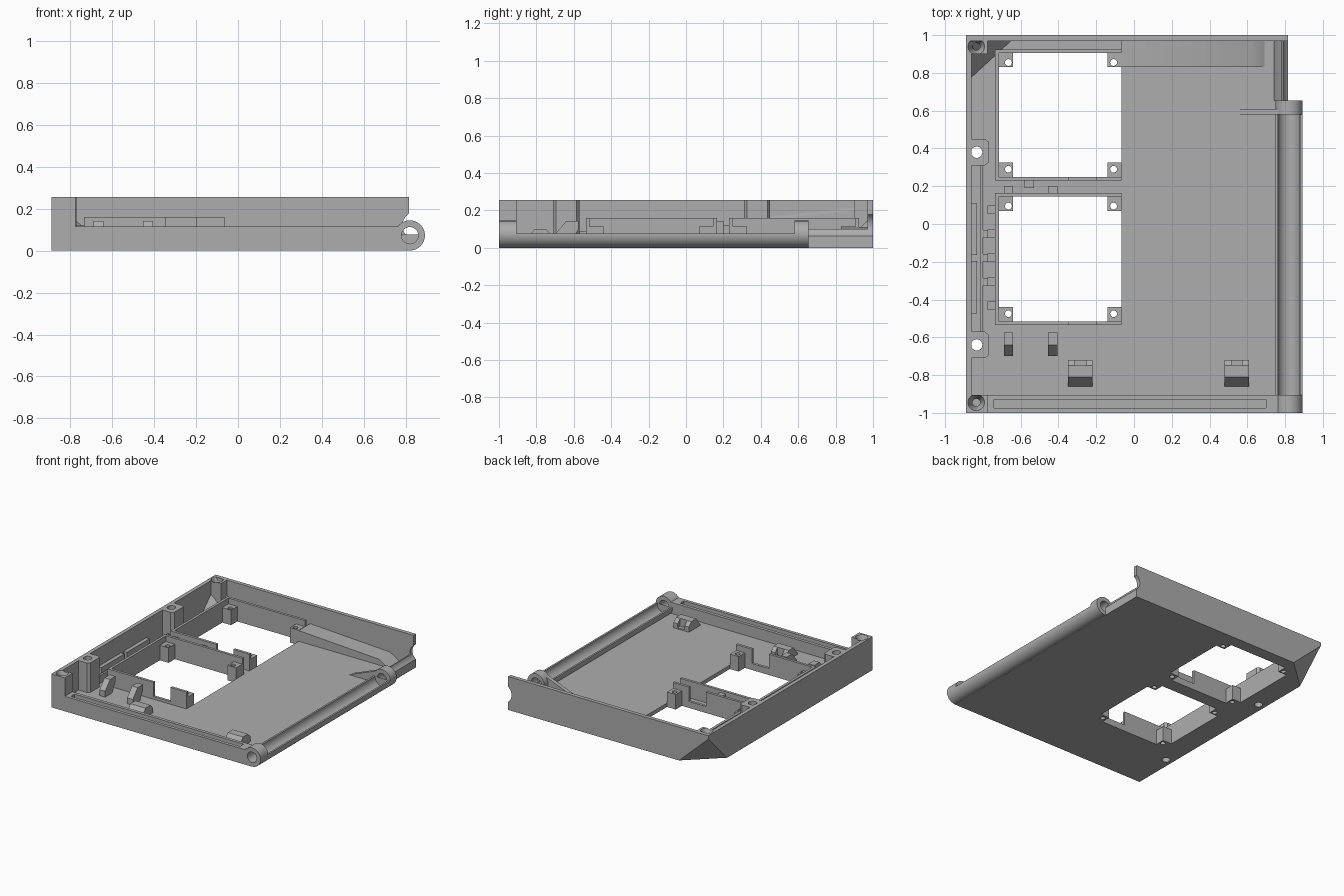
import bpy, bmesh, math
from mathutils import Vector

if "Cube" in bpy.data.objects:
    bpy.data.objects.remove(bpy.data.objects["Cube"], do_unlink=True)

grey = bpy.data.materials.new("plain_grey")
grey.use_nodes = True
colour = (0.42, 0.42, 0.42, 1)
grey.diffuse_color = colour
grey.node_tree.nodes["Principled BSDF"].inputs["Base Color"].default_value = colour


def hull(name, points):
    """Convex solid around a few points."""
    bm = bmesh.new()
    verts = [bm.verts.new(p) for p in points]
    bmesh.ops.convex_hull(bm, input=verts)
    bmesh.ops.dissolve_limit(bm, angle_limit=0.01, verts=bm.verts[:], edges=bm.edges[:])
    bmesh.ops.recalc_face_normals(bm, faces=bm.faces[:])
    mesh = bpy.data.meshes.new(name)
    bm.to_mesh(mesh)
    bm.free()
    mesh.materials.append(grey)
    ob = bpy.data.objects.new(name, mesh)
    bpy.context.collection.objects.link(ob)
    return ob


def box(name, x, y, z):
    return hull(name, [(a, b, c) for a in x for b in y for c in z])


def prism_x(name, x, profile):
    return hull(name, [(a, y, z) for a in x for y, z in profile])


def prism_y(name, y, profile):
    return hull(name, [(x, b, z) for b in y for x, z in profile])


def ring_points(cx, cy, r, n=32):
    return [(cx + r * math.cos(i * math.tau / n), cy + r * math.sin(i * math.tau / n))
            for i in range(n)]


def rod_y(name, x, z, r, y):
    return prism_y(name, y, ring_points(x, z, r))


def cone_z(name, x, y, r_low, r_high, z):
    return hull(name, [(a, b, z[0]) for a, b in ring_points(x, y, r_low)] +
                [(a, b, z[1]) for a, b in ring_points(x, y, r_high)])


def cut(targets, *cutters):
    """Subtract the cutters from every target, then drop the cutters."""
    for ob in targets:
        bpy.context.view_layer.objects.active = ob
        for c in cutters:
            m = ob.modifiers.new("cut", "BOOLEAN")
            m.operation, m.solver, m.object = "DIFFERENCE", "EXACT", c
            bpy.ops.object.modifier_apply(modifier=m.name)
    for c in cutters:
        bpy.data.objects.remove(c, do_unlink=True)


FLOOR, TOP = 0.03, 0.257
HX, HZ, HR = 0.82, 0.073, 0.072

# Tray shell
floor = box("floor", (-0.89, HX), (-1, 0.655), (0, FLOOR))
floor_back = box("floor_rear", (-0.89, 0.815), (0.655, 1), (0, FLOOR))
back_wall = box("back_wall", (-0.89, 0.815), (0.97, 1), (0, TOP))
left_wall = box("side_wall", (-0.89, -0.86), (-1, 1), (0, TOP))
front_wall = box("front_wall", (-0.89, 0.775), (-1, -0.905), (0, 0.115))
cut([front_wall], box("groove", (-0.74, 0.7), (-0.975, -0.93), (0.06, 0.2)))
lip = prism_y("rear_lip", (0.655, 0.99), [(0.74, 0.01), (0.815, 0.01), (0.815, 0.1),
                                         (0.78, 0.1), (0.74, FLOOR)])
cut([lip, back_wall], rod_y("lip_curve", 0.855, 0.12, 0.07, (0.6, 1.1)))

# Corner blocks with countersunk screw holes
blocks = []
for name, y in (("front", (-1, -0.905)), ("rear", (0.9, 1))):
    b = box(name + "_corner_block", (-0.89, -0.775), y, (0.01, TOP))
    cy = -0.945 if name == "front" else 0.94
    w = left_wall
    cut([b, w], cone_z("screw_hole", -0.835, cy, 0.02, 0.02, (0.1, 0.3)),
        cone_z("countersink", -0.835, cy, 0.02, 0.045, (0.2, 0.26)))
    blocks.append(b)

# Wall posts with through holes
for i, y in enumerate((0.38, -0.64)):
    post = hull(f"wall_post_{i}", [(x, y + s * d, z) for z in (0.01, TOP) for s in (-1, 1)
                                   for x, d in ((-0.88, 0.07), (-0.79, 0.07), (-0.77, 0.055))])
    cut([post, floor], cone_z("post_hole", -0.833, y, 0.03, 0.03, (-0.1, 0.4)))

# Sloped outer corner at the rear
corner = [Vector(p) for p in ((-0.64, 1, 0), (-0.89, 0.77, 0), (-0.89, 1, 0.23))]
normal = (corner[1] - corner[0]).cross(corner[2] - corner[0]).normalized()
if normal.x < 0:
    normal = -normal
apex = Vector((-0.89, 1, 0))
outside = [apex + (p - apex) * 3 - normal * k for p in corner for k in (0, 0.5)]
mid = sum(corner, Vector()) / 3
shift = normal * (mid - (apex + (mid - apex) * 3)).dot(normal)
cut([floor, floor_back, back_wall, left_wall, blocks[1]],
    hull("corner_cutter", [p + shift for p in outside]))
hull("corner_slope", corner + [p + normal * 0.03 for p in corner])

# Two square openings, each with a frame, mounting posts and a notched front edge
X0, X1 = -0.715, -0.065
for label, y0, y1 in (("rear", 0.25, 0.905), ("front", -0.515, 0.145)):
    cut([floor, floor_back], box("opening", (X0, X1), (y0, y1), (-0.1, 0.1)))
    box(label + "_frame_side", (X0 - 0.02, X0), (y0 - 0.02, y1 + 0.02), (0.01, 0.16))
    box(label + "_frame_back", (X0 - 0.02, X1), (y1, y1 + 0.02), (0.01, 0.16))
    edge = box(label + "_frame_front", (X0 - 0.02, X1), (y0 - 0.02, y0), (0.01, 0.16))
    cut([edge], box("notch", (-0.345, -0.2), (y0 - 0.1, y0 + 0.1), (0.05, 0.3)))
    for px in (X0, X1 - 0.075):
        for py in (y0, y1 - 0.075):
            p = box(label + "_mount_post", (px, px + 0.075), (py, py + 0.075), (0, 0.115))
            cut([p], cone_z("mount_hole", px + (0.05 if px == X0 else 0.032),
                            py + (0.05 if py == y0 else 0.025) - 0.01 * (py == y0),
                            0.018, 0.018, (-0.1, 0.3)))

# Raised rail along the back wall, tapering at its end
prism_y("rear_rail", (0.83, 0.98), [(X1, 0.01), (X1, 0.112), (0.615, 0.075),
                                    (0.69, FLOOR), (0.69, 0.01)])

# Hinge: two knuckles joined by an open trough
for name, y in (("front_knuckle", (-1, -0.905)), ("rear_knuckle", (0.58, 0.655))):
    k = rod_y(name, HX, HZ, HR, y)
    cut([k], rod_y("pin_hole", HX, HZ, 0.04, (y[0] - 0.1, y[1] + 0.1)))
trough = rod_y("hinge_trough", HX, HZ, HR, (-0.905, 0.58))
cut([trough], box("trough_top", (0.7, 0.95), (-1.1, 0.7), (0.078, 0.3)))
cut([trough, floor], rod_y("trough_bore", HX, HZ, 0.058, (-0.9045, 0.5795)))
prism_y("knuckle_gusset", (0.58, 0.61), [(0.54, FLOOR), (0.54, 0.01), (0.77, 0.01),
                                         (0.77, 0.12)])

# Front edge catches
for x in (-0.285, 0.545):
    c = prism_x("front_catch", (x - 0.065, x + 0.065),
                [(-0.86, 0.02), (-0.86, 0.035), (-0.81, 0.1), (-0.75, 0.1), (-0.72, 0.07),
                 (-0.72, 0.02)])
    cut([c], box("catch_notch", (x - 0.03, x + 0.03), (-0.75, -0.6), (0.04, 0.2)))

# Hooks and stops that hold a small board
for x in (-0.665, -0.43):
    prism_x("board_hook", (x - 0.024, x + 0.024),
            [(-0.7, 0.02), (-0.7, 0.075), (-0.64, 0.143), (-0.575, 0.143), (-0.575, 0.1),
             (-0.62, 0.02)])
    box("board_stop", (x - 0.024, x + 0.024), (0.16, 0.2), (0.01, 0.143))
box("middle_stop", (-0.58, -0.53), (0.19, 0.235), (0.01, 0.12))

# Rails and tabs along the side wall
for y in ((-0.475, -0.195), (-0.165, 0.11)):
    box("side_rail", (-0.87, -0.83), y, (0.01, 0.12))
box("side_ledge", (-0.815, -0.8), (-0.57, 0.31), (0.01, 0.09))
for i in range(5):
    y = 0.075 - i * 0.127
    box("side_tab", (-0.775, -0.73), (y - 0.023, y + 0.023), (0.01, 0.12))
    if 0 < i < 4:
        box("ledge_tab", (-0.81, -0.765), (y - 0.02, y + 0.02), (0.01, 0.09))

# Smooth the round parts, keep the edges sharp
bpy.ops.object.select_all(action="DESELECT")
for ob in bpy.context.collection.objects:
    if ob.type == "MESH" and grey.name in ob.data.materials:
        ob.select_set(True)
        bpy.context.view_layer.objects.active = ob
bpy.ops.object.shade_smooth_by_angle(angle=math.radians(30))
